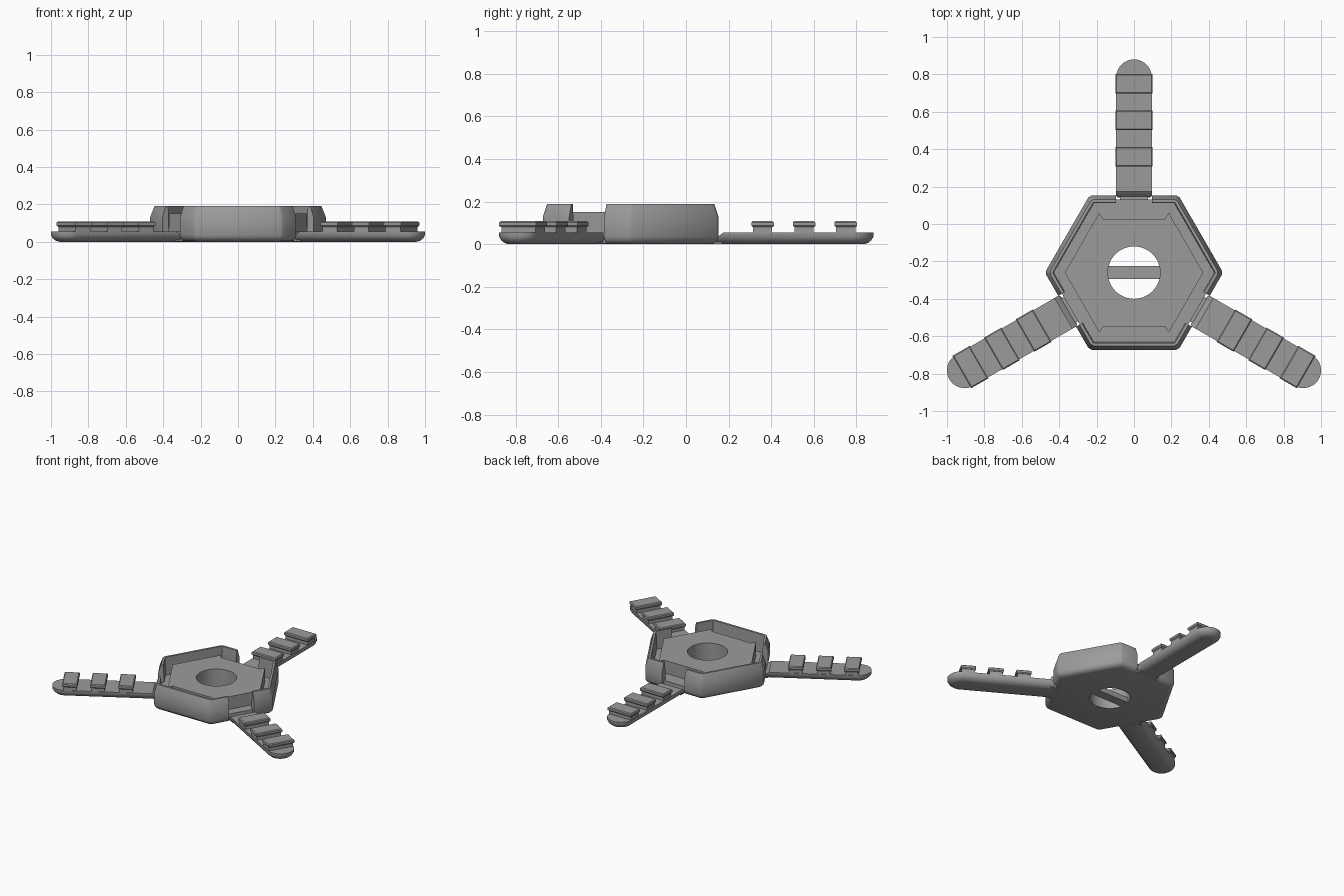
import bpy, bmesh, math
from mathutils import Matrix

if "Cube" in bpy.data.objects:
    bpy.data.objects.remove(bpy.data.objects["Cube"])

CY = -0.26                      # hub centre on y
ARM_ANGLES = (0, 120, 240)      # turns of the +y arm about the hub

grey = bpy.data.materials.new("plain grey")
grey.diffuse_color = (0.33, 0.33, 0.33, 1)
grey.use_nodes = True
grey.node_tree.nodes["Principled BSDF"].inputs["Base Color"].default_value = grey.diffuse_color


def loft(name, rings, turn=0):
    """Closed solid through matching rings of (x, y, z), turned about the hub centre."""
    bm = bmesh.new()
    rows = [[bm.verts.new(p) for p in ring] for ring in rings]
    n = len(rows[0])
    for a, b in zip(rows, rows[1:]):
        for i in range(n):
            j = (i + 1) % n
            bm.faces.new((a[i], a[j], b[j], b[i]))
    bm.faces.new(rows[0][::-1])
    bm.faces.new(rows[-1])
    bmesh.ops.recalc_face_normals(bm, faces=bm.faces)
    bm.transform(Matrix.Translation((0, CY, 0)) @ Matrix.Rotation(math.radians(turn), 4, 'Z'))
    me = bpy.data.meshes.new(name)
    bm.to_mesh(me)
    bm.free()
    me.materials.append(grey)
    ob = bpy.data.objects.new(name, me)
    bpy.context.collection.objects.link(ob)
    return ob


def hexagon(apothem, z, corner=0.0):
    """Flat side towards y; each corner may be softened by a small cut."""
    r = apothem / math.cos(math.pi / 6)
    pts = []
    for k in range(6):
        a = math.radians(60 * k)
        for s in ((-1, 1) if corner else (0,)):
            t = a + s * math.radians(120)
            pts.append((r * math.cos(a) + (corner * math.cos(t) if s else 0),
                        r * math.sin(a) + (corner * math.sin(t) if s else 0), z))
    return pts


def box(name, x0, x1, y0, y1, z0, z1, turn=0):
    return loft(name, [[(x0, y0, z), (x1, y0, z), (x1, y1, z), (x0, y1, z)] for z in (z0, z1)], turn)


def cut(ob, cutter):
    cutter.hide_render = True
    m = ob.modifiers.new("cut", 'BOOLEAN')
    m.operation, m.solver, m.object = 'DIFFERENCE', 'EXACT', cutter
    bpy.context.view_layer.objects.active = ob
    bpy.ops.object.modifier_apply(modifier=m.name)
    bpy.data.objects.remove(cutter)


def smooth(ob, angle=35):
    bpy.ops.object.select_all(action='DESELECT')
    ob.select_set(True)
    bpy.context.view_layer.objects.active = ob
    bpy.ops.object.shade_smooth_by_angle(angle=math.radians(angle))


def circle(r, z, n=48):
    return [(r * math.cos(2 * math.pi * i / n), r * math.sin(2 * math.pi * i / n), z) for i in range(n)]


# Hub tray: hexagonal dish with rounded foot, chamfered rim and three wall gaps
tray = loft("hub_tray", [hexagon(a, z, 0.012) for a, z in (
    (0.375, 0), (0.392, 0.005), (0.406, 0.017), (0.4125, 0.035), (0.4125, 0.13), (0.392, 0.19))])
cut(tray, loft("pocket", [hexagon(0.372, 0.055), hexagon(0.378, 0.25)]))
for t in ARM_ANGLES:
    cut(tray, box("gap_above", -0.095, 0.095, 0.33, 0.6, 0.055, 0.3, t))
    cut(tray, box("gap_through", -0.095, 0.095, 0.39, 0.6, -0.1, 0.3, t))
cut(tray, loft("hole", [circle(0.14, -0.1), circle(0.14, 0.3)]))
smooth(tray)

# Raised centre plate: hexagon with two flat sides set back between the corners
quarter = [(0.37, 0.0), (0.186, 0.32), (0.165, 0.288)]
top = quarter + [(-x, y) for x, y in quarter[::-1]]
outline = top + [(-x, -y) for x, y in top[1:-1]]
plate = loft("centre_plate", [[(x, y, z) for x, y in outline] for z in (0.045, 0.152)])
cut(plate, loft("hole", [circle(0.14, -0.1), circle(0.14, 0.3)]))
smooth(plate)

# Bar across the hole
box("cross_bar", -0.15, 0.15, -0.035, 0.035, 0.0, 0.04)


def arm_ring(inset, start, z, n=20):
    w = 0.095 - inset
    arc = [(w * math.cos(math.pi * i / n), 1.045 + w * math.sin(math.pi * i / n), z) for i in range(n + 1)]
    return [(w, start, z)] + arc + [(-w, start, z)]


# Three arms, each with a thin hinge and three ridged pads
for k, t in enumerate(ARM_ANGLES, 1):
    arm = loft(f"arm_{k}", [arm_ring(*p) for p in (
        (0.045, 0.40, 0), (0.025, 0.40, 0.006), (0.009, 0.402, 0.019), (0, 0.41, 0.035), (0, 0.435, 0.055))], t)
    smooth(arm)
    box(f"hinge_{k}", -0.075, 0.075, 0.36, 0.43, 0.002, 0.028, t)
    for p in range(3):
        c = 0.62 + 0.195 * p
        box(f"pad_stem_{k}_{p + 1}", -0.092, 0.092, c - 0.045, c + 0.045, 0.05, 0.085, t)
        # cap with chamfered edges all round
        loft(f"pad_cap_{k}_{p + 1}", [
            [(sx * (0.1 - i), c + sy * (0.053 - i), z) for sx, sy in ((-1, -1), (1, -1), (1, 1), (-1, 1))]
            for i, z in ((0.006, 0.08), (0, 0.087), (0, 0.102), (0.006, 0.108))], t)
